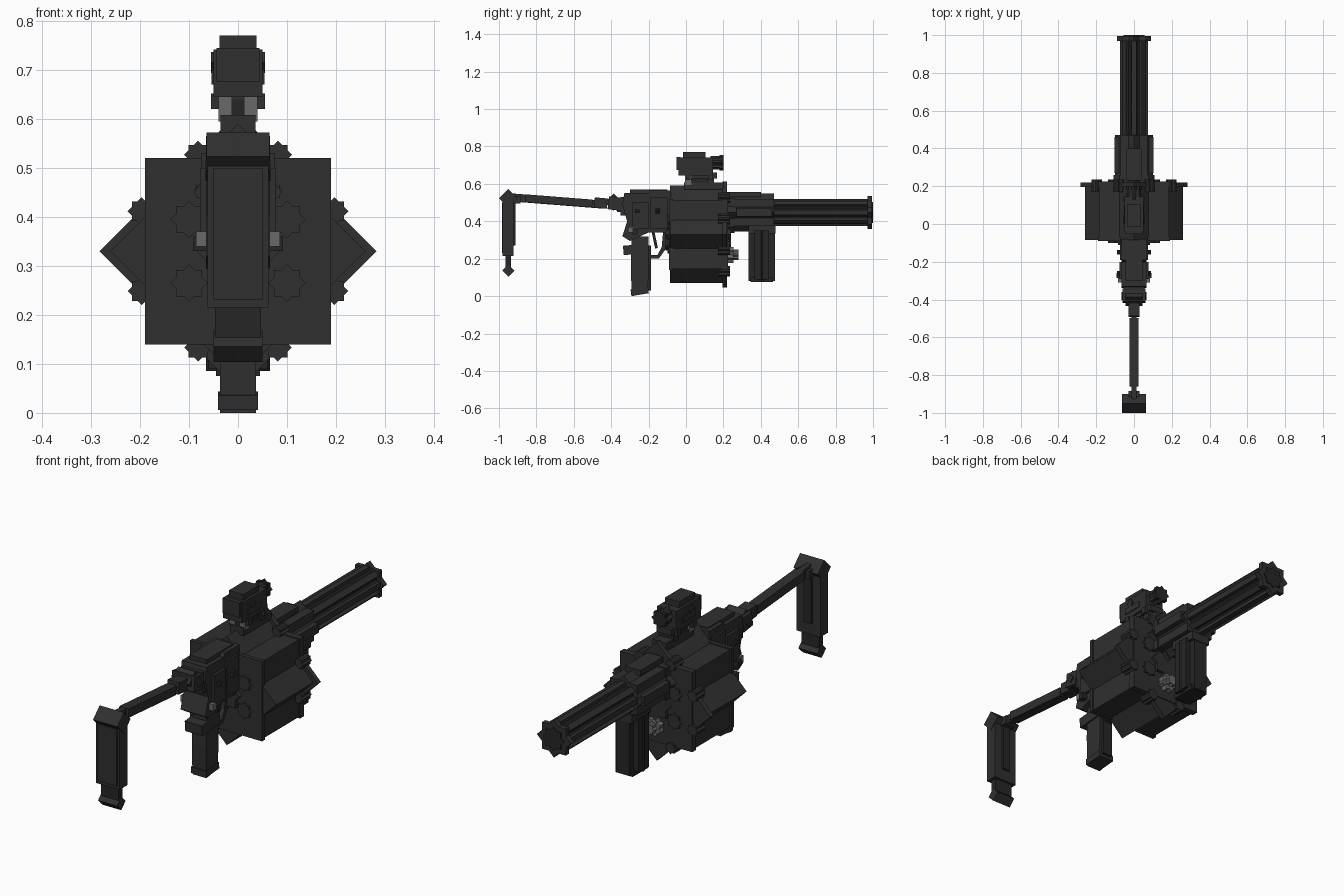
import bpy, bmesh, math
from mathutils import Matrix, Vector

cube = bpy.data.objects.get("Cube")
if cube:
    bpy.data.objects.remove(cube, do_unlink=True)


def material(name, value):
    m = bpy.data.materials.new(name)
    m.use_nodes = True
    colour = (value, value, value, 1)
    m.diffuse_color = colour
    bsdf = next(n for n in m.node_tree.nodes if n.type == 'BSDF_PRINCIPLED')
    bsdf.inputs["Base Color"].default_value = colour
    return m


body = material("charcoal metal", 0.029)
dark = material("black polymer", 0.019)
steel = material("worn steel", 0.14)


def finish(name, bm, mat):
    bmesh.ops.recalc_face_normals(bm, faces=bm.faces)
    mesh = bpy.data.meshes.new(name)
    bm.to_mesh(mesh)
    bm.free()
    mesh.materials.append(mat)
    obj = bpy.data.objects.new(name, mesh)
    bpy.context.collection.objects.link(obj)
    return obj


def block(name, x, y, z, mat=body, tilt=0, axis='X'):
    """Box from (min, max) ranges, turned about its own centre."""
    bm = bmesh.new()
    spans = (x, y, z)
    centre = Vector([(a + b) / 2 for a, b in spans])
    size = [b - a for a, b in spans]
    m = Matrix.Translation(centre) @ Matrix.Rotation(math.radians(tilt), 4, axis)
    bmesh.ops.create_cube(bm, size=1, matrix=m @ Matrix.Diagonal((*size, 1)))
    return finish(name, bm, mat)


def wide(name, half, y, z, mat=body, tilt=0):
    return block(name, (-half, half), y, z, mat, tilt)


def pair(name, x, y, z, mat=body, tilt=0, axis='X'):
    block("left_" + name, x, y, z, mat, tilt, axis)
    block("right_" + name, (-x[1], -x[0]), y, z, mat,
          tilt if axis == 'X' else -tilt, axis)


def star(name, x, z, half, y, mat=body, turn=0):
    """Two crossed square bars lying along y."""
    for label, angle in (("square", 0), ("diamond", 45)):
        block(f"{name}_{label}", (x - half, x + half), y, (z - half, z + half),
              mat, angle + turn, 'Y')


def slab(name, half, outline, mat=body):
    """Side outline of (y, z) points extruded across x."""
    bm = bmesh.new()
    face = bm.faces.new([bm.verts.new((-half, y, z)) for y, z in outline])
    new = bmesh.ops.extrude_face_region(bm, geom=[face])['geom']
    bmesh.ops.translate(bm, vec=(2 * half, 0, 0),
                        verts=[v for v in new if isinstance(v, bmesh.types.BMVert)])
    return finish(name, bm, mat)


# Drum magazine with end plates
DRUM = 0.33
star("drum", 0, DRUM, 0.184, (-0.085, 0.2))
block("drum_rear_square_plate", (-.19, .19), (-.09, -.07), (.14, .52))
block("drum_front_diamond_plate", (-.2, .2), (.195, .22), (.13, .53), body, 45, 'Y')
block("drum_front_square_plate", (-.19, .19), (.195, .225), (.14, .52))
for i in range(8):
    a = math.radians(22.5 + 45 * i)
    star(f"drum_lug_{i}", .213 * math.cos(a), DRUM + .213 * math.sin(a), .02,
         (.17, .235))
for i, (sx, sz) in enumerate(((1, 1), (1, -1), (-1, 1), (-1, -1))):
    for end, y in (("rear", (-.1, -.08)), ("front", (.21, .235))):
        star(f"{end}_chamber_cap_{i}", sx * .1, DRUM + sz * .065, .027, y)
star("drum_axle", 0, DRUM, .06, (-.11, .24))
star("drum_spring_knob", 0, .22, .032, (.22, .255), steel, 22.5)
star("drum_spring_tip", 0, .22, .02, (.25, .28), steel)

# Barrel, ribs, muzzle and shroud
BORE = 0.447
star("barrel", 0, BORE, .05, (.45, .985), dark)
for i in range(8):
    a = math.radians(45 * i)
    cx, cz = .062 * math.cos(a), BORE + .062 * math.sin(a)
    block(f"barrel_rib_{i}", (cx - .011, cx + .011), (.45, .98),
          (cz - .014, cz + .014), body, -45 * i, 'Y')
star("muzzle_ring", 0, BORE, .063, (.97, .995))
star("muzzle_bore", 0, BORE, .04, (.99, 1.0), dark)
star("shroud", 0, BORE, .072, (.22, .47))
star("shroud_rear_band", 0, BORE, .077, (.22, .26))
wide("shroud_top_rail", .04, (.23, .4), (.53, .556))
pair("shroud_side_rail", (.07, .104), (.27, .46), (.425, .47))

# Vertical foregrip
wide("foregrip_core", .036, (.335, .475), (.08, .35), dark)
wide("foregrip_side", .06, (.365, .445), (.09, .35), dark)
block("foregrip_diagonal", (-.046, .046), (.359, .451), (.085, .35), dark, 45, 'Z')
wide("foregrip_collar", .05, (.335, .478), (.335, .375))
wide("foregrip_foot", .045, (.345, .465), (.075, .1), dark)

# Receiver
slab("receiver", .065, [(-.33, .55), (-.2, .55), (-.19, .565), (-.08, .565),
                        (-.08, .34), (-.2, .34), (-.3, .295), (-.34, .32),
                        (-.315, .4), (-.34, .49)])
pair("receiver_panel", (.06, .078), (-.29, -.2), (.36, .5))
pair("receiver_front_panel", (.06, .075), (-.19, -.1), (.36, .53))
wide("receiver_top_rib", .045, (-.3, -.1), (.545, .57))
wide("receiver_rear_step", .055, (-.35, -.3), (.43, .53))
for i, (y, z) in enumerate(((-.26, .45), (-.15, .455))):
    star(f"receiver_pin_{i}_left", .076, z, .01, (y - .012, y + .012))
    star(f"receiver_pin_{i}_right", -.076, z, .01, (y - .012, y + .012))
pair("selector", (.06, .086), (-.31, -.285), (.34, .37), steel)
pair("selector_cap", (.06, .092), (-.285, -.26), (.33, .36), dark)

# Pistol grip, trigger and guard
slab("pistol_grip", .037, [(-.29, .32), (-.2, .32), (-.2, .12), (-.205, .015),
                           (-.29, 0), (-.295, .15)])
wide("grip_front_strap", .025, (-.22, -.188), (.03, .27), dark)
wide("grip_collar", .045, (-.335, -.2), (.225, .275), body, 5)
wide("grip_base", .041, (-.295, -.2), (.01, .04), body, 5)
slab("trigger_guard", .02, [(-.21, .2), (-.145, .2), (-.11, .25), (-.1, .35),
                            (-.122, .35), (-.13, .26), (-.153, .22), (-.21, .22)])
wide("trigger", .01, (-.175, -.16), (.255, .35), dark, 12)

# Folding stock hinge
wide("hinge_block", .06, (-.415, -.345), (.46, .53), body, -8)
wide("hinge_barrel", .045, (-.42, -.355), (.47, .535), body, 45)
wide("hinge_clamp", .05, (-.37, -.32), (.45, .51))
pair("hinge_bolt", (.05, .066), (-.395, -.365), (.48, .51), body, 45)
wide("stock_socket", .03, (-.49, -.42), (.47, .525), body, -5)

# Stock rod and butt
wide("stock_rod", .025, (-.86, -.5), (.488, .53), body, -4.5)
wide("stock_rod_spine", .014, (-.93, -.45), (.487, .53), body, -4.5)
wide("stock_rod_neck", .03, (-.925, -.885), (.495, .535))
wide("butt_top", .064, (-.985, -.915), (.488, .558), body, 45)
wide("butt_plate", .062, (-.98, -.922), (.215, .51))
wide("butt_pad", .05, (-.985, -.965), (.23, .5))
wide("butt_inner_rib", .02, (-.93, -.912), (.27, .5), dark)
wide("butt_extension", .047, (-.965, -.935), (.14, .22), dark)
wide("butt_toe", .05, (-.973, -.927), (.113, .159), body, 45)

# Sight mount and rail
wide("sight_rail", .036, (-.01, .2), (.57, .608))
wide("sight_mount_bar", .03, (.0, .15), (.595, .64), dark)
for i, y in enumerate((-.005, .115)):
    pair(f"mount_leg_{i}", (.012, .04), (y, y + .035), (.595, .645),
         steel if i == 0 else body)
    wide(f"mount_clamp_{i}", .055, (y + .005, y + .03), (.62, .652))

# Optical sight
wide("sight_body", .05, (-.04, .145), (.645, .742))
wide("sight_hood", .038, (-.015, .105), (.735, .77))
wide("sight_rear_frame", .044, (-.052, -.03), (.675, .745))
wide("sight_lower_step", .04, (.0, .165), (.63, .66))
pair("sight_knob", (.035, .055), (.02, .05), (.7, .73), body, 45)
star("sight_front_tube", 0, .713, .026, (.13, .19))
star("sight_tube_ring", 0, .713, .03, (.18, .2), dark)
pair("sight_side_plate", (.045, .054), (.0, .1), (.67, .7))
